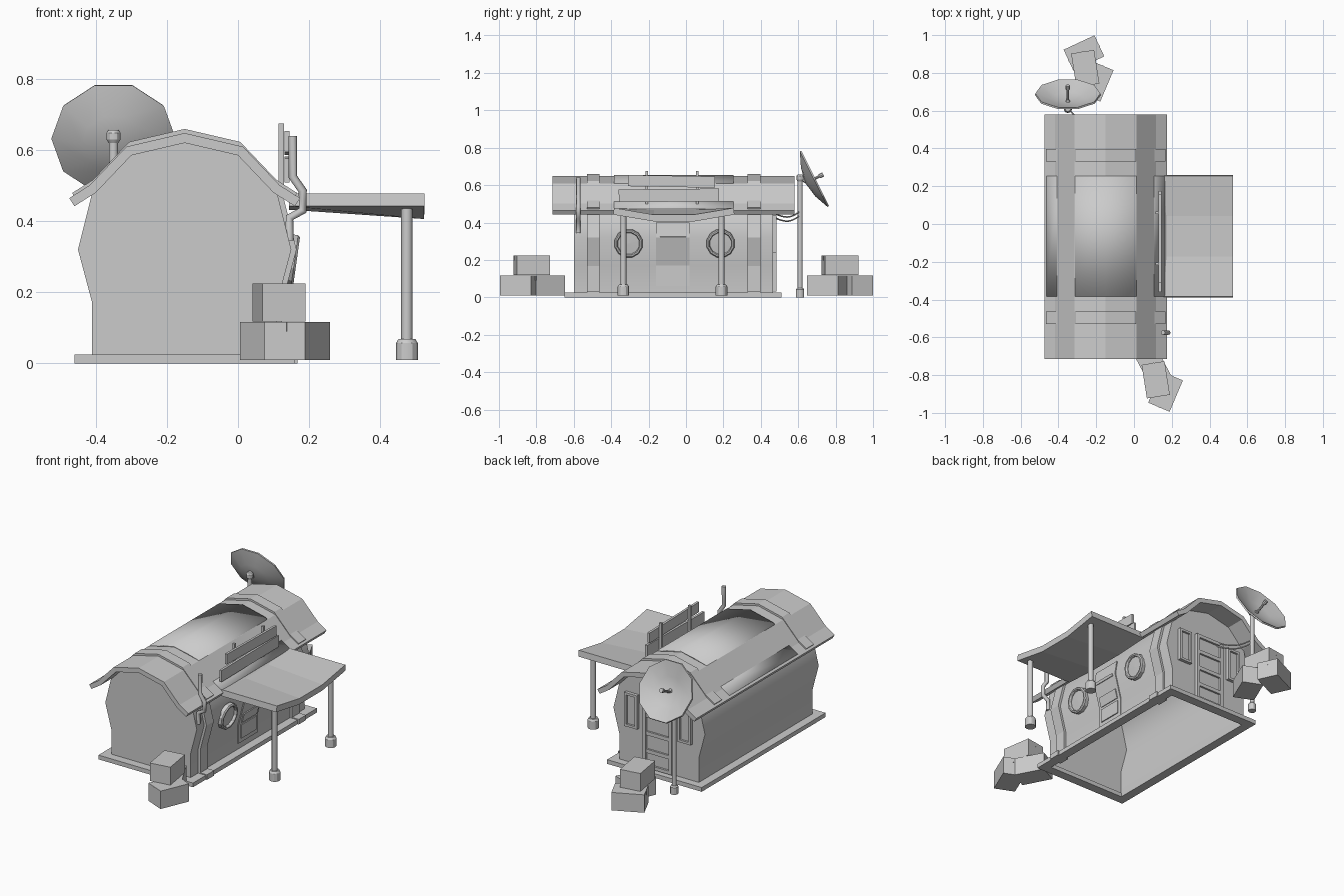
import bpy, bmesh
from math import radians, pi, sin, cos
from mathutils import Vector, Matrix

cube = bpy.data.objects.get("Cube")
if cube:
    bpy.data.objects.remove(cube)

GREY = (0.6, 0.6, 0.6, 1)
mat = bpy.data.materials.new("plain_grey")
mat.use_nodes = True
mat.diffuse_color = GREY
mat.node_tree.nodes["Principled BSDF"].inputs["Base Color"].default_value = GREY


def finish(name, bm, smooth=0):
    me = bpy.data.meshes.new(name)
    bm.to_mesh(me)
    bm.free()
    ob = bpy.data.objects.new(name, me)
    bpy.context.collection.objects.link(ob)
    me.materials.append(mat)
    if smooth:
        bpy.ops.object.select_all(action='DESELECT')
        ob.select_set(True)
        bpy.context.view_layer.objects.active = ob
        bpy.ops.object.shade_smooth_by_angle(angle=radians(smooth))
    return ob


def box(name, centre, size, rot=None):
    bm = bmesh.new()
    m = Matrix.Translation(centre) @ (rot or Matrix()) @ Matrix.Diagonal((*size, 1))
    bmesh.ops.create_cube(bm, size=1, matrix=m)
    return finish(name, bm)


def rod(name, a, b, r, sides=12):
    a, b = Vector(a), Vector(b)
    bm = bmesh.new()
    q = (b - a).to_track_quat('Z', 'Y').to_matrix().to_4x4()
    bmesh.ops.create_cone(bm, cap_ends=True, segments=sides, radius1=r, radius2=r,
                          depth=(b - a).length, matrix=Matrix.Translation((a + b) / 2) @ q)
    return finish(name, bm, 40)


def sheet(name, profile, y0, y1, thick=0, caps=False, smooth=0):
    """Extrude an (x, z) profile along y; thickness grows outwards."""
    bm = bmesh.new()
    near = [bm.verts.new((x, y0, z)) for x, z in profile]
    far = [bm.verts.new((x, y1, z)) for x, z in profile]
    for i in range(len(profile) - 1):
        bm.faces.new((near[i], near[i + 1], far[i + 1], far[i]))
    if caps:
        bm.faces.new(near[::-1])
        bm.faces.new(far)
    ob = finish(name, bm, smooth)
    if thick:
        mod = ob.modifiers.new("thickness", 'SOLIDIFY')
        mod.thickness, mod.offset, mod.use_even_offset = thick, 1, True
    return ob


def lathe(name, profile, sides, matrix, smooth=0, phase=0, loop=False):
    """Spin an (r, height) profile about local z."""
    bm = bmesh.new()
    rings = []
    for r, h in profile:
        rings.append([bm.verts.new((r * cos(phase + 2 * pi * k / sides),
                                    r * sin(phase + 2 * pi * k / sides), h))
                      for k in range(sides)])
    pairs = list(zip(rings, rings[1:] + rings[:1])) if loop else list(zip(rings, rings[1:]))
    for a, b in pairs:
        for k in range(sides):
            n = (k + 1) % sides
            bm.faces.new((a[k], a[n], b[n], b[k]))
    bmesh.ops.remove_doubles(bm, verts=bm.verts, dist=0.0005)
    bmesh.ops.recalc_face_normals(bm, faces=bm.faces)
    bm.transform(matrix)
    return finish(name, bm, smooth)


def tube(name, points, r, spline='POLY'):
    cu = bpy.data.curves.new(name, 'CURVE')
    cu.dimensions, cu.bevel_depth, cu.bevel_resolution, cu.use_fill_caps = '3D', r, 2, True
    sp = cu.splines.new(spline)
    sp.points.add(len(points) - 1)
    for p, co in zip(sp.points, points):
        p.co = (*co, 1)
    if spline == 'NURBS':
        sp.use_endpoint_u, sp.order_u = True, 3
    ob = bpy.data.objects.new(name, cu)
    bpy.context.collection.objects.link(ob)
    cu.materials.append(mat)
    return ob


# Hut shell, open underneath; profiles are mirrored about the ridge
RIDGE = -0.15


def mirrored(half):
    return [(RIDGE - d, z) for d, z in half] + [(RIDGE + d, z) for d, z in half[::-1] if d]


wall_half = [(0.26, 0.01), (0.26, 0.17), (0.3, 0.32), (0.26, 0.48), (0.15, 0.585), (0, 0.62)]
roof_half = [(0.31, 0.442), (0.25, 0.48), (0.15, 0.585), (0, 0.62)]
sheet("hut_body", mirrored(wall_half), -0.6, 0.465, caps=True, smooth=40)
sheet("roof", mirrored(roof_half), -0.715, 0.58, 0.027)
over = [(d, z + 0.027) for d, z in roof_half]
sheet("roof_middle_panel", mirrored(over), -0.385, 0.255, 0.008, smooth=40)
wall_right = [(RIDGE + d, z) for d, z in wall_half[3::-1]]
for i, y in enumerate((-0.53, 0.33)):
    sheet(f"roof_strap_{i}", mirrored(over), y, y + 0.068, 0.012)
    sheet(f"wall_strap_{i}", wall_right, y, y + 0.068, 0.014)
    box(f"strap_foot_{i}", (0.13, y + 0.034, 0.015), (0.075, 0.068, 0.03))

# Base frame
for x in (-0.433, 0.133):
    box("base_side", (x, -0.07, 0.0125), (0.054, 1.16, 0.025))
for y in (-0.622, 0.482):
    box("base_end", (RIDGE, y, 0.0125), (0.62, 0.056, 0.025))

# Side door following the bulged wall
door = [(0.137, 0.4), (0.15, 0.32), (0.11, 0.17), (0.11, 0.06)]
sheet("side_door", door, -0.16, 0.02, 0.006)
for z0, z1 in ((0.325, 0.31), (0.235, 0.18), (0.165, 0.085)):
    xs = [0.116 + max(0, z - 0.17) * 0.267 for z in (z0, z1)]
    sheet("side_door_panel", list(zip(xs, (z0, z1))), -0.14, 0.0, 0.006)

# Round side windows
ring = [(0.077, 0), (0.077, 0.022), (0.071, 0.028), (0.063, 0.028), (0.059, 0.022), (0.059, 0)]
for y in (-0.307, 0.185):
    m = Matrix.Translation((0.137, y, 0.29)) @ Matrix.Rotation(radians(98), 4, 'Y')
    lathe("round_window_frame", ring, 12, m, 0, pi / 12, True)
    lathe("round_window_glass", [(0.062, 0.012), (0, 0.014)], 12, m, 0, pi / 12)


# Back door and windows made of framed panels
def framed(name, x, z, w, h, bar):
    y = 0.472
    for s in (-1, 1):
        box(name + "_stile", (x + s * (w - bar) / 2, y, z), (bar, 0.026, h))
        box(name + "_rail", (x, y, z + s * (h - bar) / 2), (w, 0.024, bar))
    box(name + "_panel", (x, 0.467, z), (w - bar, 0.01, h - bar))


framed("back_door", RIDGE, 0.24, 0.19, 0.42, 0.02)
for z in (0.13, 0.235, 0.34):
    box("back_door_rail", (RIDGE, 0.474, z), (0.16, 0.018, 0.022))
for s in (-1, 1):
    framed("back_window", RIDGE + s * 0.175, 0.34, 0.085, 0.2, 0.014)

# Sagging awning
bm = bmesh.new()
rows = []
for x, sag in ((0.145, 0.01), (0.525, 0.036)):
    rows.append([bm.verts.new((x, y, 0.478 - sag * mid))
                 for y, mid in ((-0.385, 0), (-0.172, 1), (0.042, 1), (0.255, 0))])
for i in range(3):
    bm.faces.new((rows[0][i], rows[1][i], rows[1][i + 1], rows[0][i + 1]))
awning = finish("awning", bm)
mod = awning.modifiers.new("thickness", 'SOLIDIFY')
mod.thickness, mod.offset = 0.036, -1
for y in (-0.335, 0.19):
    rod("awning_post", (0.475, y, 0.02), (0.475, y, 0.445), 0.016)
    lathe("awning_post_foot", [(0, 0.01), (0.031, 0.01), (0.031, 0.057), (0.024, 0.068), (0, 0.068)],
          12, Matrix.Translation((0.475, y, 0)), 30)

# Plank boards above the awning
box("lower_board", (0.138, -0.092, 0.545), (0.014, 0.535, 0.068), Matrix.Rotation(radians(0.5), 4, 'X'))
box("upper_board", (0.138, -0.078, 0.62), (0.014, 0.465, 0.06), Matrix.Rotation(radians(-1), 4, 'X'))
for y in (-0.21, 0.06):
    box("board_post", (0.122, y, 0.585), (0.015, 0.014, 0.18))

# Chimney pipe bending round the eave
tube("flue_pipe", [(0.154, -0.575, 0.64), (0.154, -0.575, 0.525), (0.182, -0.575, 0.485),
                   (0.182, -0.575, 0.43), (0.145, -0.575, 0.41), (0.145, -0.575, 0.345)], 0.012)

# Dish on its pole
DX, PY = -0.35, 0.61
rod("dish_pole", (DX, PY, 0.01), (DX, PY, 0.64), 0.013)
lathe("dish_pole_foot", [(0, 0), (0.022, 0), (0.022, 0.042), (0.016, 0.05), (0, 0.05)],
      12, Matrix.Translation((DX, PY, 0)), 30)
lathe("dish_pole_cap", [(0, 0.62), (0.014, 0.62), (0.02, 0.63), (0.02, 0.648), (0.014, 0.657), (0, 0.657)],
      12, Matrix.Translation((DX, PY, 0)), 30)
tilt = Matrix.Translation((DX, 0.683, 0.632)) @ Matrix.Rotation(radians(-63.5), 4, 'X')
bowl = [(0, -0.05), (0.09, -0.034), (0.175, 0), (0.172, 0.009), (0.162, 0.006), (0.085, -0.024), (0, -0.038)]
lathe("dish", bowl, 10, tilt, 25)
rod("dish_arm", tilt @ Vector((0, 0, -0.04)), tilt @ Vector((0, 0, 0.04)), 0.007, 8)
rod("dish_feed", tilt @ Vector((0, 0, 0.034)), tilt @ Vector((0, 0, 0.056)), 0.012, 8)
rod("dish_mount", (DX, PY, 0.64), tilt @ Vector((0, 0, -0.035)), 0.012, 8)

# Cables from pole to back wall
for dz in (0, 0.022):
    tube("cable", [(-0.2, 0.46, 0.435 + dz), (-0.24, 0.5, 0.41 + dz),
                   (-0.31, 0.57, 0.405 + dz), (DX, PY, 0.44 + dz)], 0.004, 'NURBS')


# Crates: x, y, base height, turn in degrees
for x, y, z, turn in ((0.167, -0.887, 0.01, -23), (0.102, -0.755, 0.01, 28), (0.115, -0.825, 0.118, 9),
                      (-0.265, 0.905, 0.01, -65), (-0.2, 0.755, 0.01, -23), (-0.258, 0.823, 0.118, 9)):
    rot = Matrix.Rotation(radians(turn), 4, 'Z')
    box("crate", (x, y, z + 0.053), (0.123, 0.18, 0.106), rot)
    for s in (-1, 1):
        end = rot @ Vector((0, s * 0.09, 0))
        box("crate_tape", (x + end.x, y + end.y, z + 0.092), (0.012, 0.003, 0.026), rot)
